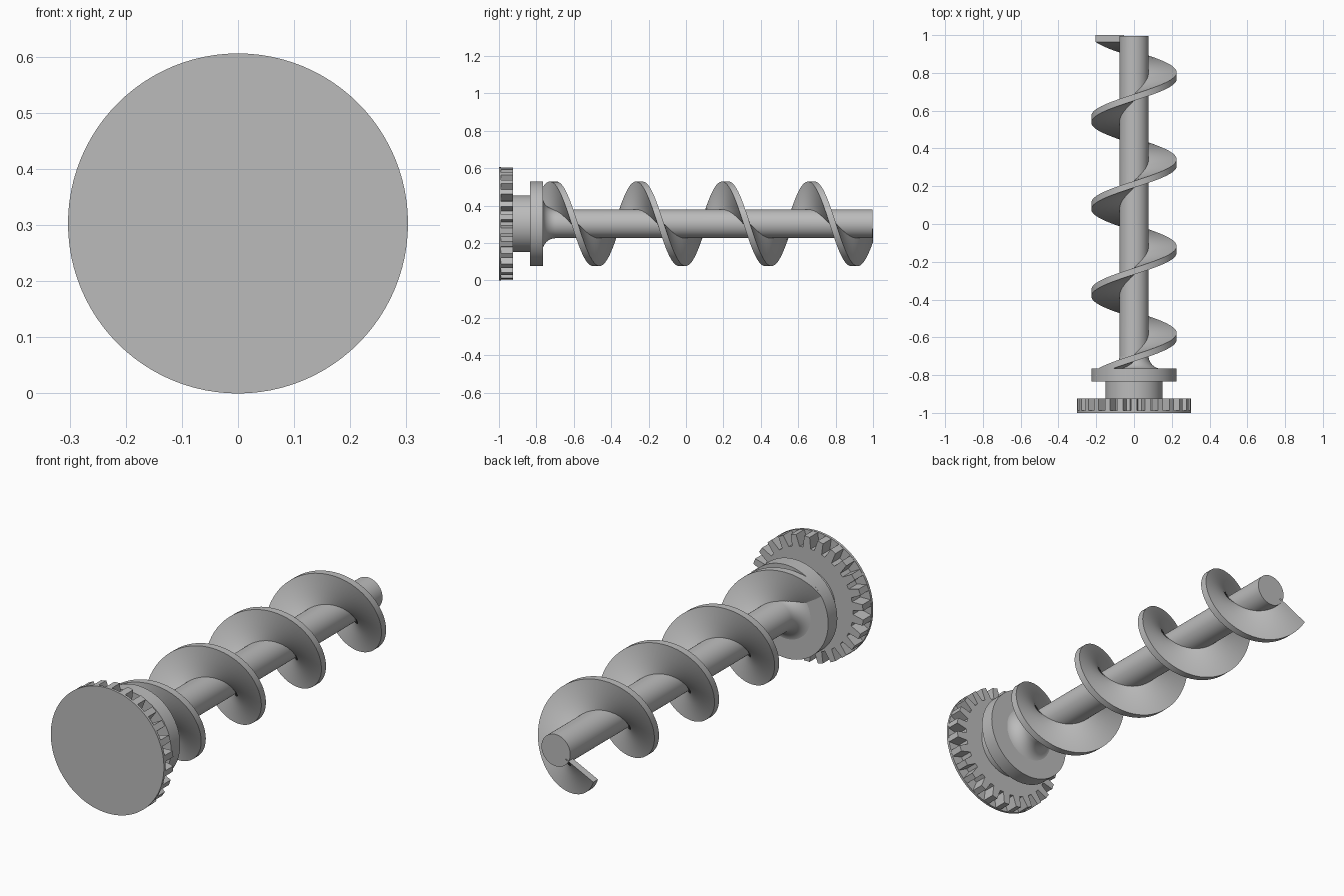
import bpy, bmesh
from math import sin, cos, pi, radians

cube = bpy.data.objects.get("Cube")
if cube:
    bpy.data.objects.remove(cube, do_unlink=True)

AXIS_Z = 0.303
SEGMENTS = 96

grey = bpy.data.materials.new("plain grey")
grey.use_nodes = True
grey.diffuse_color = (0.5, 0.5, 0.5, 1)
grey.node_tree.nodes["Principled BSDF"].inputs["Base Color"].default_value = (0.5, 0.5, 0.5, 1)


def polar(r, angle, y):
    """Point around the long axis; angle 0 is up, a quarter turn is +x."""
    return (r * sin(angle), y, AXIS_Z + r * cos(angle))


def finish(name, bm):
    bmesh.ops.recalc_face_normals(bm, faces=bm.faces)
    mesh = bpy.data.meshes.new(name)
    bm.to_mesh(mesh)
    bm.free()
    mesh.materials.append(grey)
    obj = bpy.data.objects.new(name, mesh)
    bpy.context.collection.objects.link(obj)
    bpy.ops.object.select_all(action='DESELECT')
    obj.select_set(True)
    bpy.context.view_layer.objects.active = obj
    bpy.ops.object.shade_smooth_by_angle(angle=radians(30))
    return obj


def loft(name, loops):
    """Skin a row of closed loops and cap both ends."""
    bm = bmesh.new()
    rings = [[bm.verts.new(p) for p in loop] for loop in loops]
    n = len(rings[0])
    for a, b in zip(rings, rings[1:]):
        for i in range(n):
            j = (i + 1) % n
            bm.faces.new((a[i], a[j], b[j], b[i]))
    bm.faces.new(rings[0])
    bm.faces.new(rings[-1])
    return finish(name, bm)


def lathe(name, profile):
    loft(name, [[polar(r, 2 * pi * i / SEGMENTS, y) for i in range(SEGMENTS)]
                for r, y in profile])


# Plain round parts
lathe("front_disc", [(0.303, -1.0), (0.303, -0.988)])
lathe("hub", [(0.152, -0.93), (0.152, -0.83)])
lathe("flange", [(0.226, -0.835), (0.226, -0.765)])

# Shaft flaring into the flange
SHAFT_R, FILLET = 0.077, 0.07
flare = [(SHAFT_R + FILLET * (1 - sin(t)), -0.767 + FILLET * (1 - cos(t)))
         for t in [pi / 2 * k / 10 for k in range(11)]]
lathe("shaft", [(SHAFT_R + FILLET, -0.78)] + flare + [(SHAFT_R, 0.996)])

# Toothed gear behind the front disc
TEETH, ROOT_R, TIP_R = 26, 0.247, 0.302
pitch = 2 * pi / TEETH
tooth = [(ROOT_R, -0.34), (TIP_R, -0.2), (TIP_R, 0.2), (ROOT_R, 0.34)]
outline = [(r, (k + offset) * pitch) for k in range(TEETH) for r, offset in tooth]
loft("gear_teeth", [[polar(r, a, y) for r, a in outline] for y in (-0.992, -0.925)])

# Helical blade
PITCH, TOP_Y, HALF = 0.46, 0.67, 0.0175
START_Y, END_Y, STEPS = -0.785, 0.982, 240
blade = []
for k in range(STEPS + 1):
    y = START_Y + (END_Y - START_Y) * k / STEPS
    angle = 2 * pi * (y - TOP_Y) / PITCH
    section = [(0.06, -HALF), (0.14, -HALF), (0.226, -HALF),
               (0.226, HALF), (0.14, HALF), (0.06, HALF)]
    blade.append([polar(r, angle, y + dy) for r, dy in section])
loft("screw_blade", blade)
